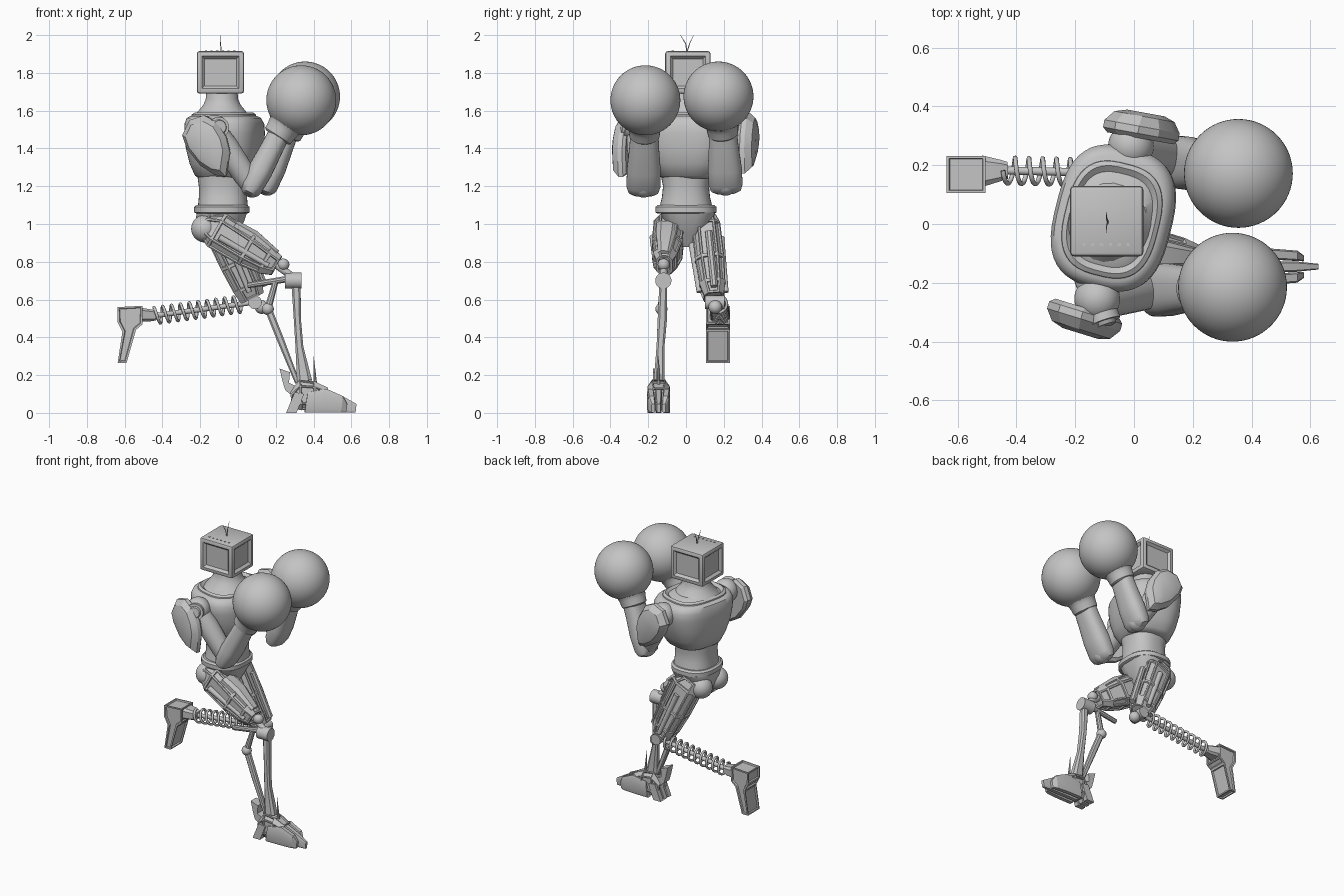
import bpy, bmesh, math
from mathutils import Vector, Matrix

if "Cube" in bpy.data.objects:
    bpy.data.objects.remove(bpy.data.objects["Cube"])

GREY = (0.55, 0.55, 0.55, 1)
metal = bpy.data.materials.new("grey metal")
metal.use_nodes = True
metal.diffuse_color = GREY
metal.node_tree.nodes["Principled BSDF"].inputs["Base Color"].default_value = GREY


def finish(name, bm, panel=0, angle=35):
    """Turn a bmesh into a shaded object, optionally sinking its large faces as panels."""
    bmesh.ops.recalc_face_normals(bm, faces=bm.faces)
    if panel:
        big = [f for f in bm.faces if f.calc_area() > 0.003]
        bmesh.ops.inset_individual(bm, faces=big, thickness=panel, depth=0)
        bmesh.ops.inset_individual(bm, faces=big, thickness=0.004, depth=-0.009)
    mesh = bpy.data.meshes.new(name)
    bm.to_mesh(mesh)
    bm.free()
    mesh.materials.append(metal)
    ob = bpy.data.objects.new(name, mesh)
    bpy.context.collection.objects.link(ob)
    bpy.ops.object.select_all(action='DESELECT')
    ob.select_set(True)
    bpy.context.view_layer.objects.active = ob
    bpy.ops.object.shade_smooth_by_angle(angle=math.radians(angle))
    return ob


def basis(w):
    side = Vector((0, 1, 0)) if abs(w.y) < 0.9 else Vector((1, 0, 0))
    u = side.cross(w).normalized()
    return u, w.cross(u)


def skin(bm, rings):
    n = len(rings[0])
    for a, b in zip(rings, rings[1:]):
        for i in range(n):
            j = (i + 1) % n
            bm.faces.new((a[i], a[j], b[j], b[i]))
    bm.faces.new(rings[0][::-1])
    bm.faces.new(rings[-1])


def loft(name, secs, n=24, power=2, yaw=0, panel=0, angle=35):
    """Skin rounded cross-sections given as (centre, half depth, half width)."""
    w = (Vector(secs[-1][0]) - Vector(secs[0][0])).normalized()
    turn = Matrix.Rotation(yaw, 3, w)
    u, v = (turn @ d for d in basis(w))
    bm = bmesh.new()
    rings = []
    for c, hu, hv in secs:
        ring = []
        for i in range(n):
            t = 2 * math.pi * (i + 0.5) / n
            p, q = math.cos(t), math.sin(t)
            p = math.copysign(abs(p) ** (2 / power), p)
            q = math.copysign(abs(q) ** (2 / power), q)
            ring.append(bm.verts.new(Vector(c) + u * hu * p + v * hv * q))
        rings.append(ring)
    skin(bm, rings)
    return finish(name, bm, panel, angle)


def rod(name, a, b, r1, r2=None, n=16):
    r2 = r1 if r2 is None else r2
    return loft(name, [(a, r1, r1), (b, r2, r2)], n)


def ball(name, c, r, n=24):
    bm = bmesh.new()
    bmesh.ops.create_uvsphere(bm, u_segments=n * 2, v_segments=n, radius=r,
                              matrix=Matrix.Translation(c))
    return finish(name, bm)


def plate(name, outline, layers, rot=0, panel=0):
    """Side outline (x, z) repeated at (y, scale) layers, turned about its middle."""
    mx = sum(p[0] for p in outline) / len(outline)
    mz = sum(p[1] for p in outline) / len(outline)
    turn = Matrix.Rotation(rot, 3, 'Z')
    y0 = layers[0][0]
    bm = bmesh.new()
    rings = []
    for y, s in layers:
        rings.append([bm.verts.new(Vector((mx, y0, mz)) + turn @ Vector(
            ((x - mx) * s, y - y0, (z - mz) * s))) for x, z in outline])
    skin(bm, rings)
    return finish(name, bm, panel, 25)


# Head: box with a recessed screen on every side
bm = bmesh.new()
bmesh.ops.create_cube(bm, size=1, matrix=Matrix.Translation((-0.093, 0.01, 1.803))
                      @ Matrix.Diagonal((0.25, 0.24, 0.225, 1)))
bmesh.ops.bevel(bm, geom=bm.edges[:], offset=0.014, segments=2, affect='EDGES', profile=0.5)
screens = [f for f in bm.faces if f.calc_area() > 0.02 and abs(f.normal.z) < 0.5]
bmesh.ops.inset_individual(bm, faces=screens, thickness=0.018, depth=0)
bmesh.ops.inset_individual(bm, faces=screens, thickness=0.02, depth=-0.016)
finish("head", bm, angle=30)
for i in range(6):
    x = -0.17 + i * 0.03
    rod("head_bolt", (x, -0.07, 1.91), (x, -0.07, 1.919), 0.006, n=8)
for tip, lean in ((-0.03, -0.01), (0.04, 0.02)):
    mid = (-0.093, 0.005 + lean * 0.7, 1.955)
    rod("antenna_base", (-0.088, 0.005, 1.91), mid, 0.003, 0.0025, 8)
    rod("antenna_tip", mid, (-0.095, tip, 2.0), 0.0025, 0.001, 8)

# Torso, turned slightly towards the front
YAW = math.radians(-14)
loft("neck", [((-0.085, 0.01, z), r, r) for z, r in
              ((1.57, 0.15), (1.6, 0.125), (1.63, 0.1), (1.66, 0.087), (1.71, 0.082))])
loft("chest", [((x, 0.02, z), hu, hv) for x, z, hu, hv in (
    (-0.075, 1.24, 0.12, 0.13), (-0.075, 1.255, 0.145, 0.16), (-0.07, 1.32, 0.177, 0.195),
    (-0.07, 1.4, 0.195, 0.225), (-0.07, 1.48, 0.2, 0.243), (-0.072, 1.53, 0.198, 0.245),
    (-0.075, 1.56, 0.185, 0.23), (-0.075, 1.572, 0.165, 0.21))], 48, 2.8, YAW, angle=40)
loft("collar", [((-0.075, 0.015, z), hu, hv) for z, hu, hv in (
    (1.55, 0.165, 0.2), (1.58, 0.16, 0.195), (1.59, 0.145, 0.18), (1.575, 0.13, 0.16),
    (1.595, 0.11, 0.12))], 48, 2.8, YAW)
loft("waist", [((-0.08, 0, z), hu, hv) for z, hu, hv in (
    (1.07, 0.135, 0.145), (1.14, 0.128, 0.128), (1.2, 0.128, 0.122), (1.29, 0.14, 0.14))],
    40, 2.4)
loft("belt", [((-0.085, 0, z), hu, hv) for z, hu, hv in (
    (1.055, 0.135, 0.15), (1.062, 0.147, 0.163), (1.09, 0.147, 0.163), (1.1, 0.135, 0.15))],
    40, 2.4)
loft("pelvis", [((x, 0.01, z), hu, hv) for x, z, hu, hv in (
    (-0.09, 0.88, 0.05, 0.03), (-0.1, 0.95, 0.1, 0.08), (-0.095, 1.02, 0.13, 0.13),
    (-0.085, 1.065, 0.135, 0.148))], 16, 3)
for y in (-0.085, 0.085):
    ball("hip_joint", (-0.175, y, 0.975), 0.073, 16)

# Arms, shoulder shields and round gloves; side is -1 at the front and 1 at the back
SHIELD = [(-0.29, 1.47), (-0.25, 1.55), (-0.17, 1.575), (-0.1, 1.54), (-0.05, 1.46),
          (-0.03, 1.38), (-0.05, 1.25), (-0.11, 1.26), (-0.19, 1.31), (-0.265, 1.4)]


def arm(prefix, side, shoulder, elbow, wrist, glove, shift, rot):
    s, e, w, g = map(Vector, (shoulder, elbow, wrist, glove))
    ball(prefix + "_shoulder", s, 0.078)
    out = Vector((0.02, side * 0.06, 0.01))
    rod(prefix + "_shoulder_axle", s - out * 2, s + out * 1.3, 0.055, n=24)
    rod(prefix + "_shoulder_cap", s + out * 1.3, s + out * 1.5, 0.04, 0.034, n=24)
    loft(prefix + "_upper_arm", [(s.lerp(e, t), r, r) for t, r in
         ((0, 0.06), (0.3, 0.068), (0.8, 0.062), (1, 0.055))], 20)
    ball(prefix + "_elbow", e, 0.06)
    loft(prefix + "_forearm", [(e.lerp(w, t), hu, hv) for t, hu, hv in (
        (-0.16, 0.025, 0.055), (-0.11, 0.045, 0.08), (0, 0.06, 0.09), (0.3, 0.066, 0.09),
        (0.75, 0.06, 0.078), (1, 0.058, 0.075))], 28, 2.5)
    loft(prefix + "_glove_cuff", [(w.lerp(g, t), r, r) for t, r in (
        (-0.12, 0.07), (-0.08, 0.08), (0.1, 0.084), (0.25, 0.092), (0.5, 0.14))], 32)
    ball(prefix + "_glove", g, 0.185, 32)
    plate(prefix + "_shoulder_shield", [(x + shift, z + shift * 0.1) for x, z in SHIELD],
          [(side * y, k) for y, k in ((0.29, 0.88), (0.305, 1), (0.33, 1), (0.365, 0.8),
                                      (0.378, 0.5))], rot)
    rod(prefix + "_shield_mount", s, s + Vector((-0.03, side * 0.08, -0.05)), 0.035)


arm("front_arm", -1, (-0.125, -0.255, 1.5), (0.075, -0.225, 1.2),
    (0.22, -0.22, 1.48), (0.335, -0.215, 1.655), 0, -0.3)
arm("back_arm", 1, (-0.01, 0.265, 1.5), (0.155, 0.21, 1.21),
    (0.265, 0.195, 1.49), (0.355, 0.172, 1.675), 0.18, -0.18)

# Front leg: panelled thigh, barrel knee and two thin struts
loft("front_thigh", [((-0.18, -0.085, 1.0), 0.06, 0.06), ((-0.11, -0.09, 0.965), 0.105, 0.085),
     ((0.05, -0.1, 0.865), 0.098, 0.085), ((0.15, -0.11, 0.805), 0.08, 0.065),
     ((0.205, -0.115, 0.78), 0.06, 0.045)], 8, 3.2, panel=0.012, angle=20)
loft("front_thigh_guard", [((-0.02, -0.1, 0.985), 0.04, 0.06), ((0.08, -0.105, 0.925), 0.045, 0.055),
     ((0.2, -0.115, 0.835), 0.03, 0.035)], 8, 3, angle=20)
rod("front_thigh_piston", (-0.1, -0.175, 0.93), (0.16, -0.16, 0.78), 0.018, 0.014, 12)
rod("front_knee_link", (0.18, -0.115, 0.8), (0.29, -0.12, 0.72), 0.02)
ball("front_knee_ball", (0.24, -0.118, 0.785), 0.032, 12)
rod("front_knee_barrel", (0.25, -0.12, 0.7), (0.335, -0.12, 0.7), 0.043, n=24)
loft("front_shin", [((0.307, -0.12, 0.69), 0.026, 0.022), ((0.314, -0.125, 0.5), 0.02, 0.026),
     ((0.325, -0.135, 0.35), 0.022, 0.022), ((0.352, -0.142, 0.17), 0.042, 0.03)], 8, 3, angle=20)
rod("front_knee_bar", (0.05, -0.12, 0.675), (0.27, -0.12, 0.71), 0.016, 0.018, 10)
rod("front_calf_link", (0.2, -0.12, 0.7), (0.16, -0.13, 0.555), 0.016, 0.02, 10)
ball("front_calf_ball", (0.158, -0.13, 0.55), 0.032, 12)
loft("front_calf_strut", [((0.16, -0.13, 0.55), 0.02, 0.018), ((0.22, -0.137, 0.4), 0.02, 0.018),
     ((0.315, -0.142, 0.16), 0.014, 0.016)], 8, 3, angle=20)

# Front foot: instep, three toes and clawed heel
loft("front_foot", [((0.28, -0.145, 0.07), 0.045, 0.045), ((0.33, -0.145, 0.095), 0.085, 0.06),
     ((0.41, -0.145, 0.095), 0.075, 0.062), ((0.48, -0.145, 0.08), 0.055, 0.05)],
     8, 3.5, panel=0.008, angle=20)
for i in (-1, 0, 1):
    y = -0.145 + i * 0.043
    reach = 0.625 - abs(i) * 0.05
    loft("front_toe", [((0.36, y, 0.055), 0.055, 0.019), ((0.46, y, 0.065), 0.065, 0.019),
         ((0.55, y - i * 0.006, 0.045), 0.045, 0.018),
         ((reach, y - i * 0.015, 0.024), 0.024, 0.01)], 8, 5, angle=20)
    plate("heel_claw", [(0.255, 0.0), (0.3, 0.11), (0.35, 0.1), (0.31, 0.0)],
          [(y - 0.016, 1), (y + 0.016, 1)])
plate("heel_spur", [(0.22, 0.235), (0.275, 0.215), (0.27, 0.16), (0.33, 0.13), (0.3, 0.08),
                    (0.25, 0.12), (0.235, 0.17)], [(-0.175, 1), (-0.115, 1)])
rod("foot_spike", (0.41, -0.145, 0.15), (0.4, -0.145, 0.3), 0.01, 0.001, 8)

# Back leg: panelled thigh and knee
loft("back_thigh", [((-0.13, 0.1, 1.03), 0.07, 0.06), ((-0.09, 0.105, 0.98), 0.1, 0.08),
     ((-0.01, 0.125, 0.8), 0.095, 0.082), ((0.05, 0.14, 0.67), 0.085, 0.072),
     ((0.075, 0.148, 0.61), 0.07, 0.055)], 8, 3.2, panel=0.012, angle=20)
for y1, y2 in ((0.025, 0.07), (0.185, 0.212)):
    rod("back_thigh_piston", (-0.06, y1, 0.93), (0.06, y2, 0.64), 0.018, 0.014, 12)
rod("back_thigh_front_rail", (0.03, 0.12, 0.96), (0.14, 0.15, 0.67), 0.02, 0.02, 8)
rod("back_knee_barrel", (0.09, 0.1, 0.585), (0.09, 0.205, 0.585), 0.036, n=20)
ball("back_knee_ball", (0.125, 0.155, 0.56), 0.036, 12)

# Back shin: rod wrapped in a coil spring
top, ankle = Vector((0.08, 0.17, 0.585)), Vector((-0.44, 0.182, 0.515))
rod("spring_core", top, ankle, 0.014)
axis = (ankle - top).normalized()
u, v = basis(axis)
curve = bpy.data.curves.new("coil_spring", 'CURVE')
curve.dimensions = '3D'
curve.bevel_depth = 0.008
curve.bevel_resolution = 2
line = curve.splines.new('POLY')
STEPS, TURNS = 220, 10
line.points.add(STEPS)
for i, p in enumerate(line.points):
    t = 2 * math.pi * TURNS * i / STEPS
    c = top.lerp(ankle, 0.1 + 0.9 * i / STEPS) + (u * math.cos(t) + v * math.sin(t)) * 0.044
    p.co = (*c, 1)
curve.materials.append(metal)
spring = bpy.data.objects.new("coil_spring", curve)
bpy.context.collection.objects.link(spring)
bpy.ops.object.select_all(action='DESELECT')
spring.select_set(True)
bpy.context.view_layer.objects.active = spring
bpy.ops.object.convert(target='MESH')

# Back foot: hanging boot with a recessed sole
loft("back_ankle", [((-0.43, 0.182, 0.516), 0.026, 0.03), ((-0.455, 0.182, 0.516), 0.032, 0.038),
     ((-0.515, 0.18, 0.52), 0.038, 0.055)], 8, 4, angle=20)
plate("back_foot", [(-0.638, 0.56), (-0.505, 0.567), (-0.505, 0.47), (-0.54, 0.44),
                    (-0.59, 0.265), (-0.637, 0.265), (-0.612, 0.43), (-0.638, 0.48)],
      [(0.105, 1), (0.232, 1)], panel=0.012)
